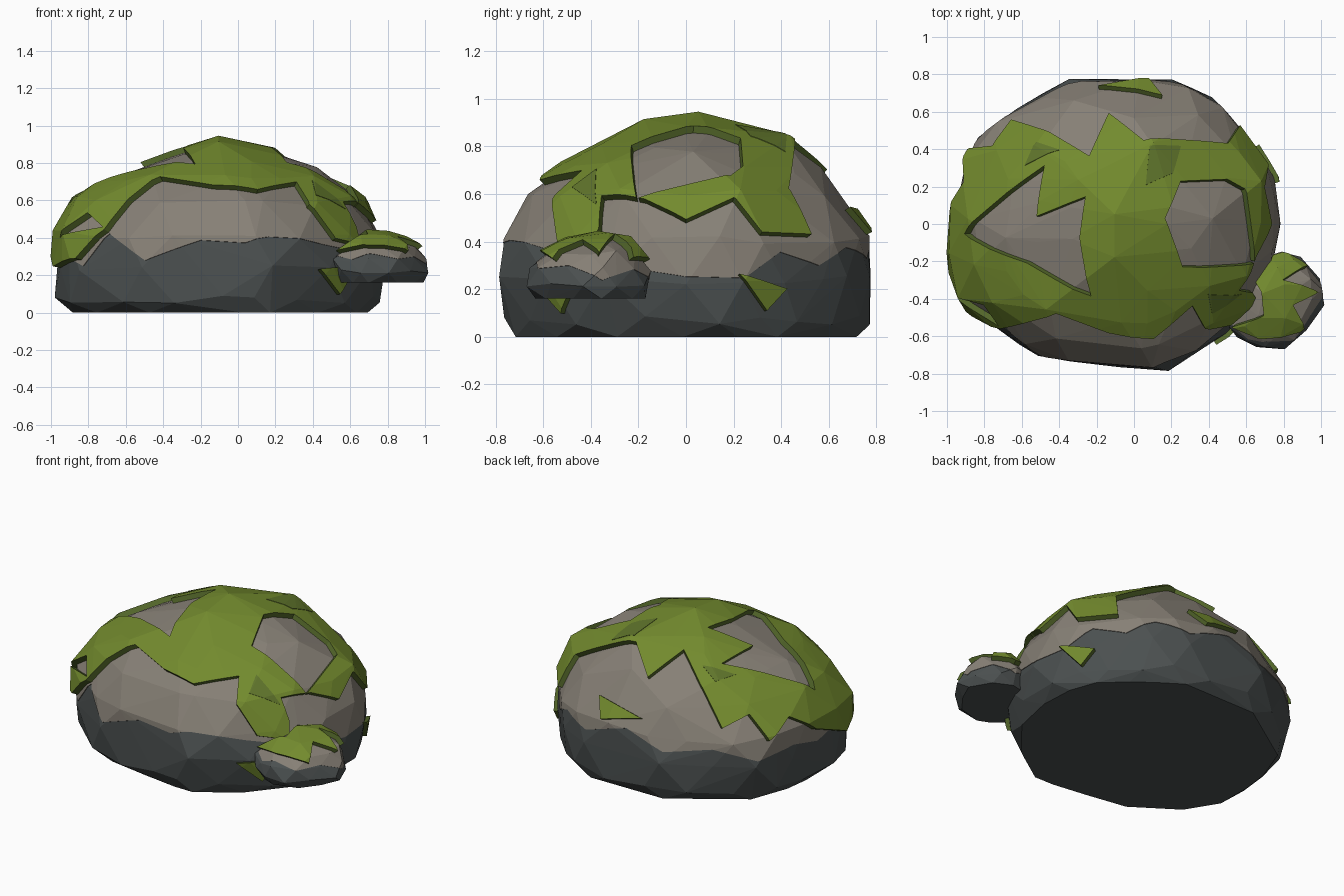
import bpy, bmesh, random
from mathutils import Vector
from mathutils.bvhtree import BVHTree

random.seed(4)
if "Cube" in bpy.data.objects:
    bpy.data.objects.remove(bpy.data.objects["Cube"])


def material(name, colour):
    mat = bpy.data.materials.new(name)
    mat.use_nodes = True
    mat.diffuse_color = (*colour, 1)
    mat.node_tree.nodes["Principled BSDF"].inputs["Base Color"].default_value = (*colour, 1)
    return mat


DARK_STONE = material("dark stone", (.07, .08, .08))
LIGHT_STONE = material("light stone", (.24, .215, .18))
MOSS = material("moss green", (.17, .255, .027))
MOSS_EDGE = material("moss edge green", (.09, .14, .024))
MOSS_SHADE = material("deep moss green", (.115, .175, .024))


def mesh_object(name, bm, *mats):
    bmesh.ops.recalc_face_normals(bm, faces=bm.faces)
    mesh = bpy.data.meshes.new(name)
    bm.to_mesh(mesh)
    obj = bpy.data.objects.new(name, mesh)
    bpy.context.collection.objects.link(obj)
    for mat in mats:
        mesh.materials.append(mat)
    return obj


def boolean(obj, cutter, operation):
    """Apply a boolean and discard its cutter."""
    mod = obj.modifiers.new("cut", "BOOLEAN")
    mod.object, mod.operation, mod.solver = cutter, operation, "EXACT"
    bpy.context.view_layer.objects.active = obj
    bpy.ops.object.modifier_apply(modifier=mod.name)
    bpy.data.objects.remove(cutter)


class Boulder:
    """A faceted hull from jittered rings, with a heart that shells grow from."""

    def __init__(self, name, outline, profile, centre, heart, jitter, bumps=()):
        self.name, self.heart = name, Vector(heart)
        self.bm = bmesh.new()
        middle = Vector(centre)
        count = len(outline)
        for ring, (z, scale) in enumerate(profile):
            step = 1 if scale > .6 else 2 if scale > .3 else 4
            for i in range(0, count, step):
                p = Vector(outline[i])
                if ring % 2:
                    p = (p + Vector(outline[(i + 1) % count])) / 2 * 1.02
                p = middle + (p - middle) * scale
                wobble = [random.uniform(-jitter, jitter) for _ in range(3)]
                height = z + wobble[2] if ring else z
                self.bm.verts.new((p.x + wobble[0], p.y + wobble[1] + .06 * (1 - scale), height))
        for bump in bumps:
            self.bm.verts.new(bump)
        bmesh.ops.convex_hull(self.bm, input=self.bm.verts)
        loose = [v for v in self.bm.verts if not v.link_faces]
        bmesh.ops.delete(self.bm, geom=loose, context="VERTS")
        self.bvh = BVHTree.FromBMesh(self.bm)
        mesh_object(name, self.bm, DARK_STONE)

    def swollen(self, factor):
        bm = self.bm.copy()
        for v in bm.verts:
            v.co = self.heart + (v.co - self.heart) * factor
        return mesh_object("swollen_helper", bm)

    def wedge(self, points):
        """Pyramid from the heart through an outline lying on the rock."""
        rays = []
        for p in points:
            if len(p) == 2:
                p = self.bvh.ray_cast(Vector((*p, 3)), Vector((0, 0, -1)))[0] or (*p, self.heart.z + .1)
            rays.append(Vector(p) - self.heart)
        bm = bmesh.new()
        tip = bm.verts.new(self.heart)
        cap = bm.verts.new(self.heart + sum(rays, Vector()) / len(rays) * 6)
        rim = [bm.verts.new(self.heart + ray * 3) for ray in rays]
        for a, b in zip(rim, rim[1:] + rim[:1]):
            bm.faces.new((tip, a, b))
            bm.faces.new((cap, b, a))
        return mesh_object("wedge_helper", bm)

    def layer(self, name, points, factor, top, edge, holes=()):
        """Thin shell over the rock, bounded by the outline and its holes."""
        obj = self.swollen(factor)
        obj.name = name
        boolean(obj, self.wedge(points), "INTERSECT")
        for hole in holes:
            boolean(obj, self.wedge(hole), "DIFFERENCE")
        boolean(obj, self.swollen(.985), "DIFFERENCE")
        obj.data.materials.clear()
        obj.data.materials.append(top)
        obj.data.materials.append(edge)
        for face in obj.data.polygons:
            outward = (face.center - self.heart).normalized()
            face.material_index = int(abs(face.normal.dot(outward)) < .12)


# Main boulder
outline = [(.77, 0), (.76, .25), (.66, .4), (.53, .56), (.4, .68), (.2, .76), (-.1, .76),
           (-.36, .76), (-.62, .61), (-.84, .45), (-.93, .2), (-.97, 0), (-.97, -.27),
           (-.83, -.49), (-.7, -.56), (-.5, -.71), (-.2, -.75), (.04, -.78), (.17, -.77),
           (.48, -.6), (.7, -.33)]
profile = [(0, .92), (.07, .97), (.24, 1), (.41, .97), (.58, .85), (.69, .68), (.775, .5),
           (.83, .32)]
bumps = [(-.1, .05, .91), (-.1, -.17, .88), (.1, .42, .815), (.42, .03, .775), (-.25, .1, .85),
         (.17, 0, .85)]
rock = Boulder("main_boulder", outline, profile, (-.06, 0), (0, 0, .05), .02, bumps)

# Pale weathered stone above a wavering line
heights = [.25, .25, .36, .3, .38, .33, .42, .33, .36, .28, .32, .28, .34, .25, .43, .28, .39,
           .38, .42, .38, .3]
rock.layer("boulder_pale_stone", [(*p, z) for p, z in zip(outline, heights)],
           1.004, LIGHT_STONE, LIGHT_STONE)

# Moss blanket with bare openings
blanket = [(.75, 0, .5), (.69, .2, .58), (.72, .32, .44), (.58, .54, .44), (.5, .43, .62),
           (.3, .43), (.05, .43), (-.13, .57), (-.23, .35), (-.43, .47), (-.67, .57, .5),
           (-.76, .42, .56), (-.87, .39, .4), (-.89, .22, .5), (-.98, .05, .38),
           (-1, -.27, .25), (-.83, -.47, .28), (-.69, -.54, .43), (-.55, -.5, .58),
           (-.4, -.46), (-.13, -.56), (.1, -.59), (.3, -.42), (.36, -.53, .55),
           (.54, -.56, .41), (.66, -.41, .36), (.64, -.37, .46), (.57, -.36, .6),
           (.68, -.18, .6)]
openings = [
    [(-.87, -.05), (-.55, -.2), (-.22, -.37), (-.28, -.07), (-.25, .14), (-.5, .04), (-.46, .3)],
    [(.16, .03), (.24, .22), (.48, .23), (.57, .18), (.62, -.2), (.25, -.22)],
    [(-.9, -.35, .38), (-.78, -.42, .52), (-.69, -.52, .44)],
]
rock.layer("moss_blanket", blanket, 1.042, MOSS, MOSS_EDGE, openings)

# Stray moss tufts
tufts = {"back": [(-.2, .77, .52), (.08, .78, .44), (.15, .68, .54)],
         "side": [(.76, .22, .26), (.66, .42, .2), (.7, .34, .11)],
         "front": [(.43, -.63, .23), (.56, -.54, .1), (.62, -.46, .24)]}
for place, tuft in tufts.items():
    rock.layer(f"{place}_moss_tuft", tuft, 1.035, MOSS, MOSS_EDGE)

# Deeper moss patches
shades = [[(.06, .2), (.08, .4), (.24, .4), (.2, .26)],
          [(-.56, .3), (-.5, .42), (-.38, .38)],
          [(.38, -.36), (.4, -.46), (.55, -.36)]]
for number, patch in enumerate(shades, 1):
    rock.layer(f"deep_moss_patch_{number}", patch, 1.045, MOSS_SHADE, MOSS_SHADE)

# Small side stone
small_outline = [(1.02, -.35), (.93, -.21), (.8, -.15), (.64, -.19), (.53, -.35), (.49, -.55),
                 (.6, -.63), (.7, -.67), (.86, -.63), (.96, -.5)]
small_profile = [(.16, .88), (.22, 1), (.28, .95), (.35, .75), (.39, .5), (.41, .2)]
stone = Boulder("small_stone", small_outline, small_profile, (.75, -.4), (.75, -.4, .19), .01)
small_heights = [.24, .29, .24, .29, .27, .32, .29, .34, .29, .31]
stone.layer("small_pale_stone", [(*p, z) for p, z in zip(small_outline, small_heights)],
            1.01, LIGHT_STONE, LIGHT_STONE)
small_cap = [(.91, -.24, .32), (.79, -.31), (.95, -.37, .33), (.84, -.43), (.9, -.55, .32),
             (.7, -.6, .35), (.54, -.54, .32), (.7, -.48), (.69, -.37), (.63, -.26, .33),
             (.79, -.18, .31)]
stone.layer("small_moss_cap", small_cap, 1.13, MOSS, MOSS_EDGE)
